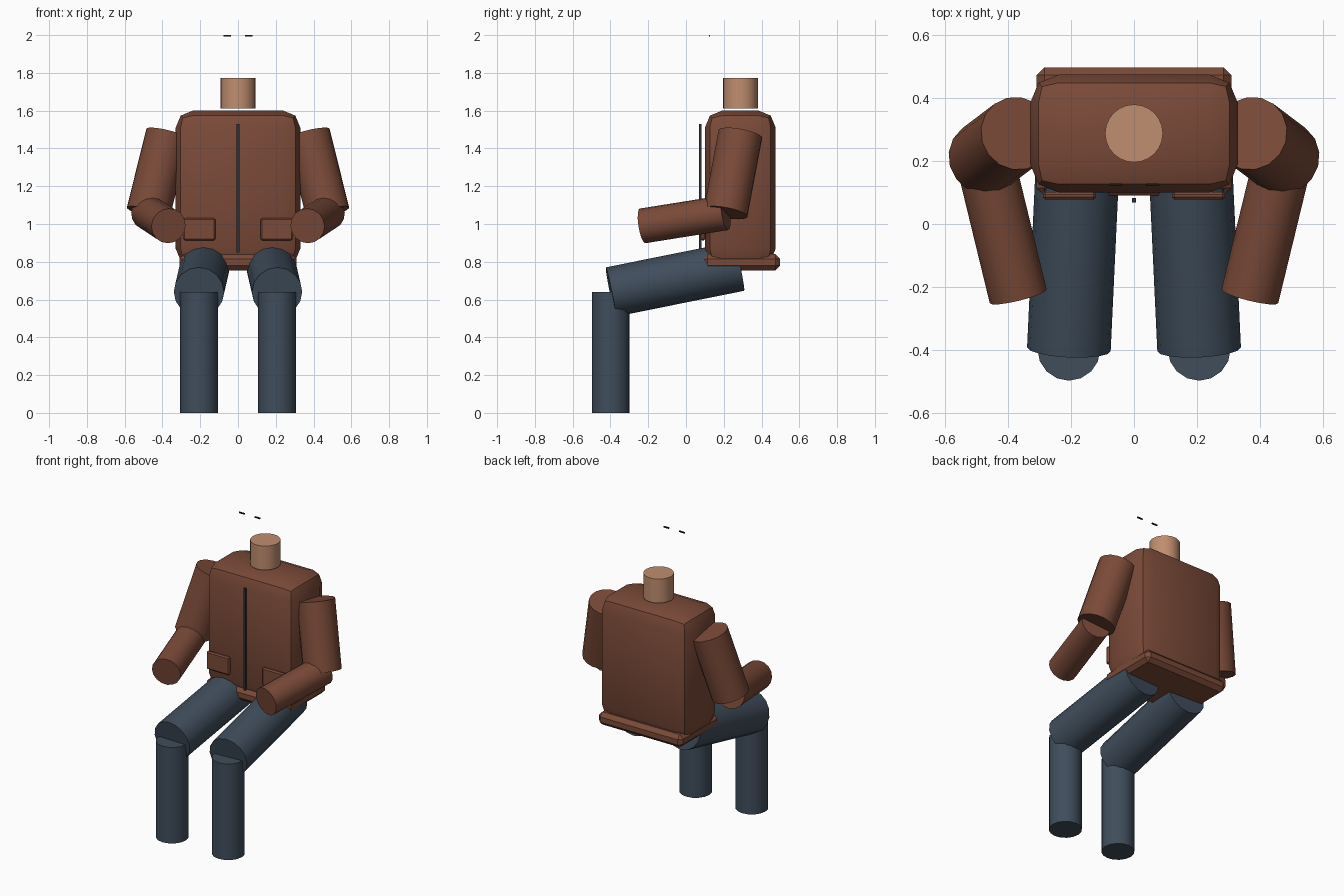
import bpy, bmesh, math
from mathutils import Vector, Matrix

if "Cube" in bpy.data.objects:
    bpy.data.objects.remove(bpy.data.objects["Cube"])


def material(name, rgb):
    m = bpy.data.materials.new(name)
    m.diffuse_color = (*rgb, 1)
    m.use_nodes = True
    m.node_tree.nodes["Principled BSDF"].inputs["Base Color"].default_value = m.diffuse_color
    return m


JACKET = material("jacket brown", (0.195, 0.068, 0.040))
SKIN = material("skin tan", (0.53, 0.27, 0.16))
DENIM = material("trouser blue", (0.050, 0.074, 0.105))
ZIP = material("zip dark grey", (0.025, 0.028, 0.036))
BROW = material("brow black", (0.010, 0.008, 0.007))


def finish(name, bm, mat):
    me = bpy.data.meshes.new(name)
    bmesh.ops.recalc_face_normals(bm, faces=bm.faces)
    bm.to_mesh(me)
    bm.free()
    me.materials.append(mat)
    for p in me.polygons:
        p.use_smooth = True
    me.set_sharp_from_angle(angle=math.radians(30))
    ob = bpy.data.objects.new(name, me)
    bpy.context.collection.objects.link(ob)
    return ob


def box(name, lo, hi, mat, bevel=0, segments=1):
    lo, hi = Vector(lo), Vector(hi)
    bm = bmesh.new()
    bmesh.ops.create_cube(bm, size=1, matrix=Matrix.Translation((lo + hi) / 2)
                          @ Matrix.Diagonal((*(hi - lo), 1)))
    if bevel:
        bmesh.ops.bevel(bm, geom=bm.edges[:], offset=bevel, segments=segments,
                        profile=0.5, affect='EDGES')
    return finish(name, bm, mat)


def limb(name, a, b, radius, mat, sides=16):
    a, b = Vector(a), Vector(b)
    rot = (b - a).to_track_quat('Z', 'Y').to_matrix().to_4x4()
    bm = bmesh.new()
    bmesh.ops.create_cone(bm, cap_ends=True, segments=sides, radius1=radius, radius2=radius,
                          depth=(b - a).length, matrix=Matrix.Translation((a + b) / 2) @ rot)
    return finish(name, bm, mat)


# Jacket body, hem band and front zip
box("jacket_body", (-0.33, 0.10, 0.78), (0.33, 0.475, 1.60), JACKET, 0.09, 2)
box("jacket_hem", (-0.31, 0.09, 0.755), (0.31, 0.498, 0.84), JACKET, 0.025)
box("front_zip", (-0.007, 0.068, 0.85), (0.007, 0.082, 1.53), ZIP)

# Neck
limb("neck", (0, 0.288, 1.612), (0, 0.288, 1.772), 0.092, SKIN, 24)

# Mirrored parts
for side, s in (("left", 1), ("right", -1)):
    elbow = (s * 0.475, 0.21, 1.06)
    knee = (s * 0.207, -0.398, 0.64)
    limb(side + "_upper_arm", (s * 0.372, 0.288, 1.476), elbow, 0.118, JACKET)
    limb(side + "_forearm", elbow, (s * 0.368, -0.23, 0.99), 0.093, JACKET)
    limb(side + "_thigh", (s * 0.175, 0.282, 0.777), knee, 0.133, DENIM)
    limb(side + "_shin", knee, (s * 0.207, -0.398, 0), 0.1, DENIM)
    # Pocket flap on the jacket front
    x = sorted((s * 0.12, s * 0.29))
    box(side + "_pocket", (x[0], 0.078, 0.912), (x[1], 0.102, 1.032), JACKET, 0.008)
    # Thin brow strip above the neck
    x = sorted((s * 0.038, s * 0.078))
    box(side + "_brow", (x[0], 0.121, 1.992), (x[1], 0.128, 2.0), BROW)
